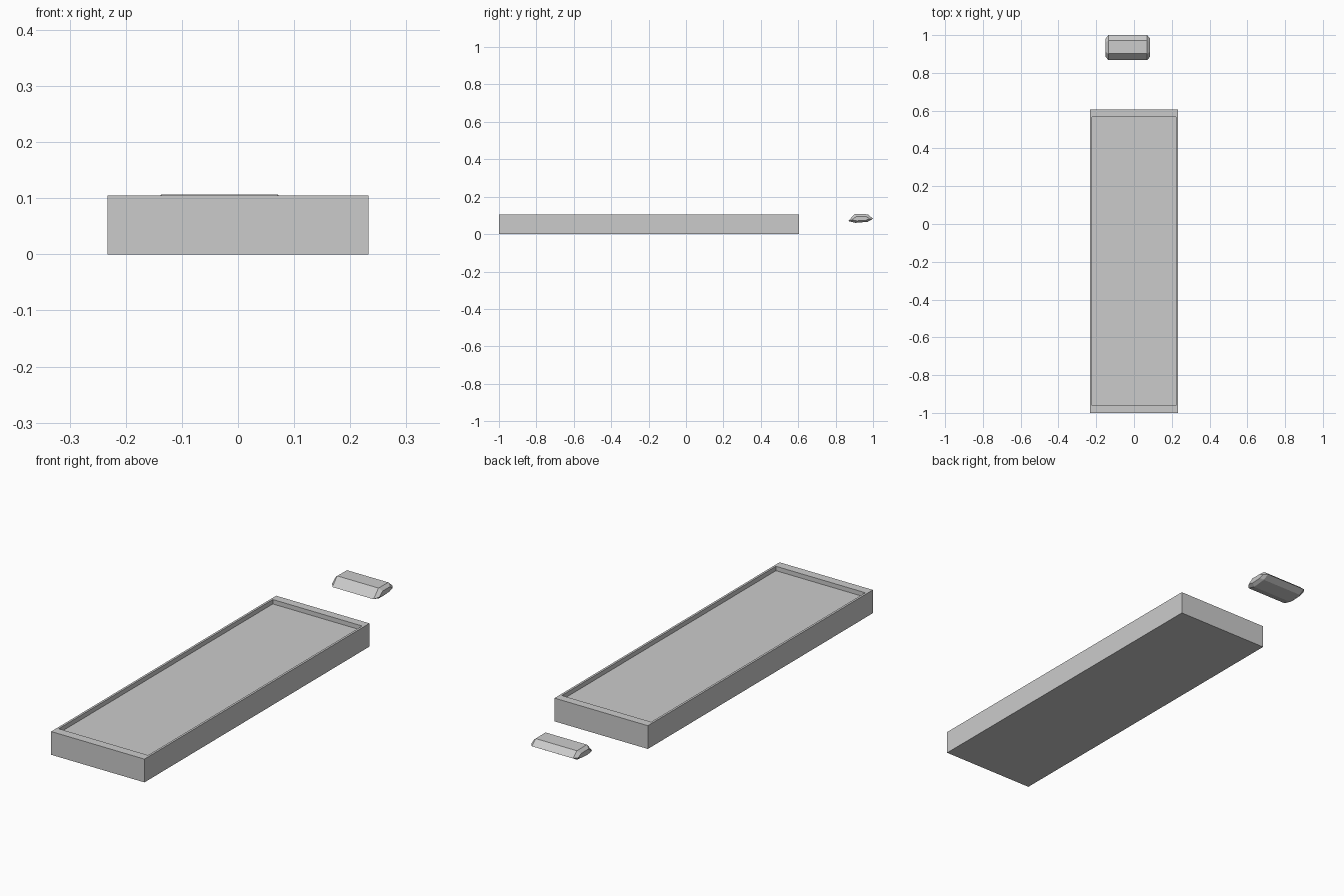
import bpy, bmesh

if "Cube" in bpy.data.objects:
    bpy.data.objects.remove(bpy.data.objects["Cube"])


def finish(name, bm):
    bmesh.ops.recalc_face_normals(bm, faces=bm.faces)
    mesh = bpy.data.meshes.new(name)
    bm.to_mesh(mesh)
    bm.free()
    obj = bpy.data.objects.new(name, mesh)
    bpy.context.collection.objects.link(obj)
    return obj


def loft(name, rings):
    bm = bmesh.new()
    loops = [[bm.verts.new(p) for p in ring] for ring in rings]
    n = len(loops[0])
    for a, b in zip(loops, loops[1:]):
        for i in range(n):
            j = (i + 1) % n
            bm.faces.new((a[i], a[j], b[j], b[i]))
    bm.faces.new(loops[0])
    bm.faces.new(loops[-1])
    return finish(name, bm)


def rect(x, y0, y1, z):
    return [(-x, y0, z), (x, y0, z), (x, y1, z), (-x, y1, z)]


# Tray slab with a shallow recessed top
loft("tray", [rect(0.233, -1, 0.605, 0), rect(0.233, -1, 0.605, 0.105),
              rect(0.223, -0.96, 0.567, 0.105), rect(0.223, -0.96, 0.567, 0.085)])

# Faceted pad behind the tray: one cross-section, tapered at both ends
profile = [(0.867, 0.07), (0.902, 0.107), (0.972, 0.106),
           (1.0, 0.082), (0.972, 0.066), (0.905, 0.06)]
cy, cz = 0.935, 0.082


def section(x, sy, sz):
    return [(x, cy + (y - cy) * sy, cz + (z - cz) * sz) for y, z in profile]


loft("pad", [section(-0.15, 0.72, 0.5), section(-0.136, 1, 1),
             section(0.07, 1, 1), section(0.085, 0.72, 0.5)])
